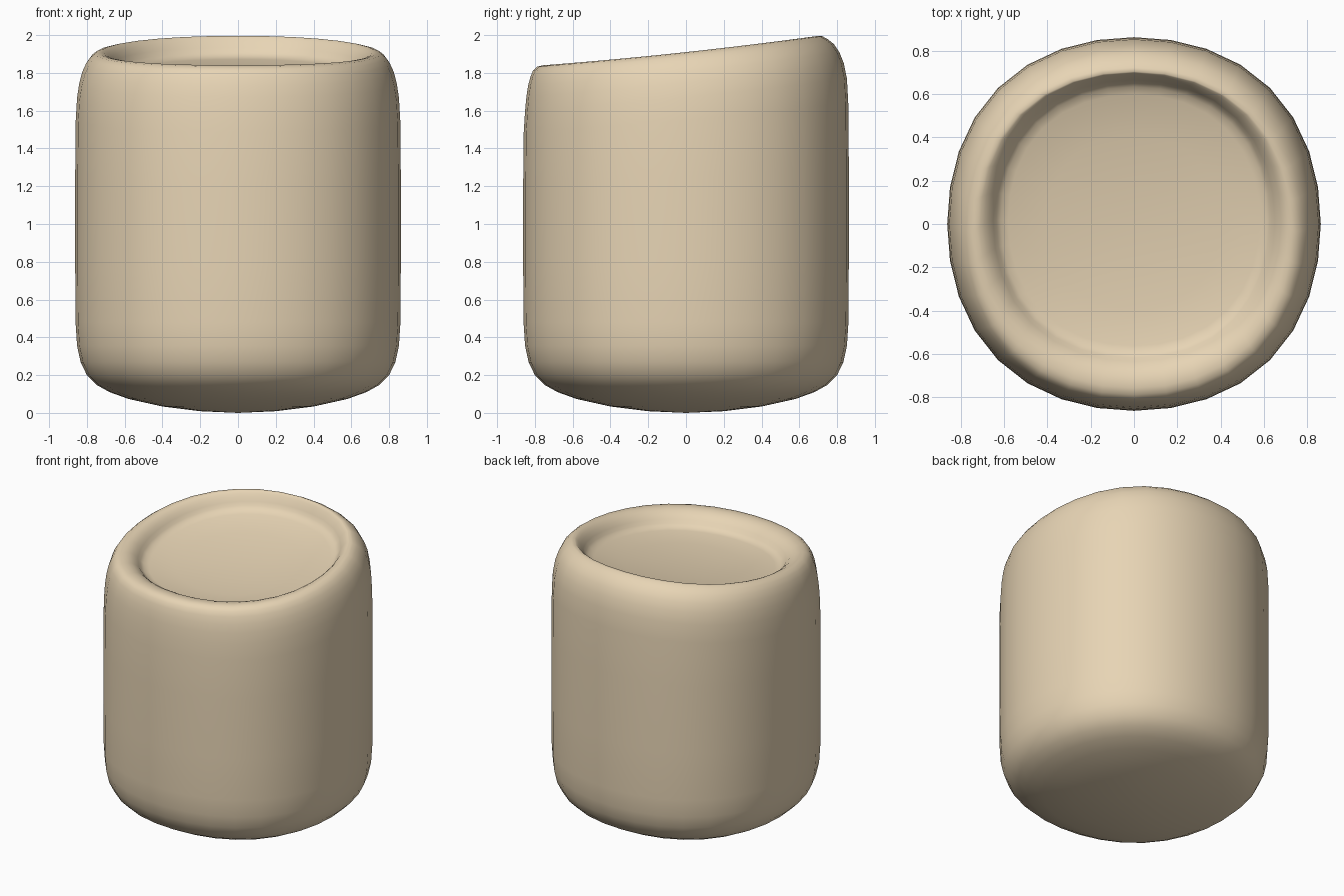
import bpy, bmesh
from math import cos, sin, pi

if "Cube" in bpy.data.objects:
    bpy.data.objects.remove(bpy.data.objects["Cube"])

SIDES = 32

# Half profile (radius, height, shift in y): domed base, wall, rounded rim, dish
profile = [
    (0.20, 0.009, 0), (0.40, 0.034, 0), (0.58, 0.074, 0), (0.68, 0.110, 0),
    (0.75, 0.149, 0), (0.80, 0.200, 0), (0.833, 0.268, 0), (0.852, 0.355, 0),
    (0.86, 0.480, 0), (0.862, 0.80, 0), (0.862, 1.25, 0), (0.859, 1.55, 0),
    (0.852, 1.670, 0), (0.840, 1.748, -0.005), (0.824, 1.808, -0.012),
    (0.803, 1.855, -0.02), (0.78, 1.886, -0.03), (0.755, 1.905, -0.033),
    (0.73, 1.910, -0.027), (0.71, 1.906, -0.012), (0.69, 1.895, 0),
    (0.67, 1.878, 0.008), (0.65, 1.852, 0.015), (0.635, 1.828, 0.018),
    (0.615, 1.810, 0.018), (0.58, 1.800, 0.018), (0.40, 1.780, 0.01),
    (0.20, 1.768, 0.005)]


def place(r, z, dy, i):
    """Point on a slightly squared ring, with the top raised toward the back."""
    a = 2 * pi * i / SIDES
    r *= 1 + 0.03 * sin(2 * a) ** 2
    x, y = r * cos(a), r * sin(a) + dy
    t = max(0.0, min(1.0, (z - 0.5) / 1.26))
    return (x, y, z + t * (0.108 * y + 0.021 * y * y))


bm = bmesh.new()
rings = [[bm.verts.new(place(r, z, dy, i)) for i in range(SIDES)]
         for r, z, dy in profile]
for a, b in zip(rings, rings[1:]):
    for i in range(SIDES):
        j = (i + 1) % SIDES
        bm.faces.new((a[i], a[j], b[j], b[i]))

# Close base and dish with fans
base = bm.verts.new((0, 0, 0.0))
dish = bm.verts.new(place(0, 1.765, 0, 0))
for i in range(SIDES):
    j = (i + 1) % SIDES
    bm.faces.new((base, rings[0][j], rings[0][i]))
    bm.faces.new((dish, rings[-1][i], rings[-1][j]))
for f in bm.faces:
    f.smooth = True

# Dished, slant-topped round body
mesh = bpy.data.meshes.new("dished_body")
bm.to_mesh(mesh)
bm.free()
body = bpy.data.objects.new("dished_body", mesh)
bpy.context.collection.objects.link(body)

mat = bpy.data.materials.new("tan")
mat.diffuse_color = (0.80, 0.66, 0.46, 1)
mat.use_nodes = True
mat.node_tree.nodes["Principled BSDF"].inputs["Base Color"].default_value = mat.diffuse_color
mesh.materials.append(mat)
